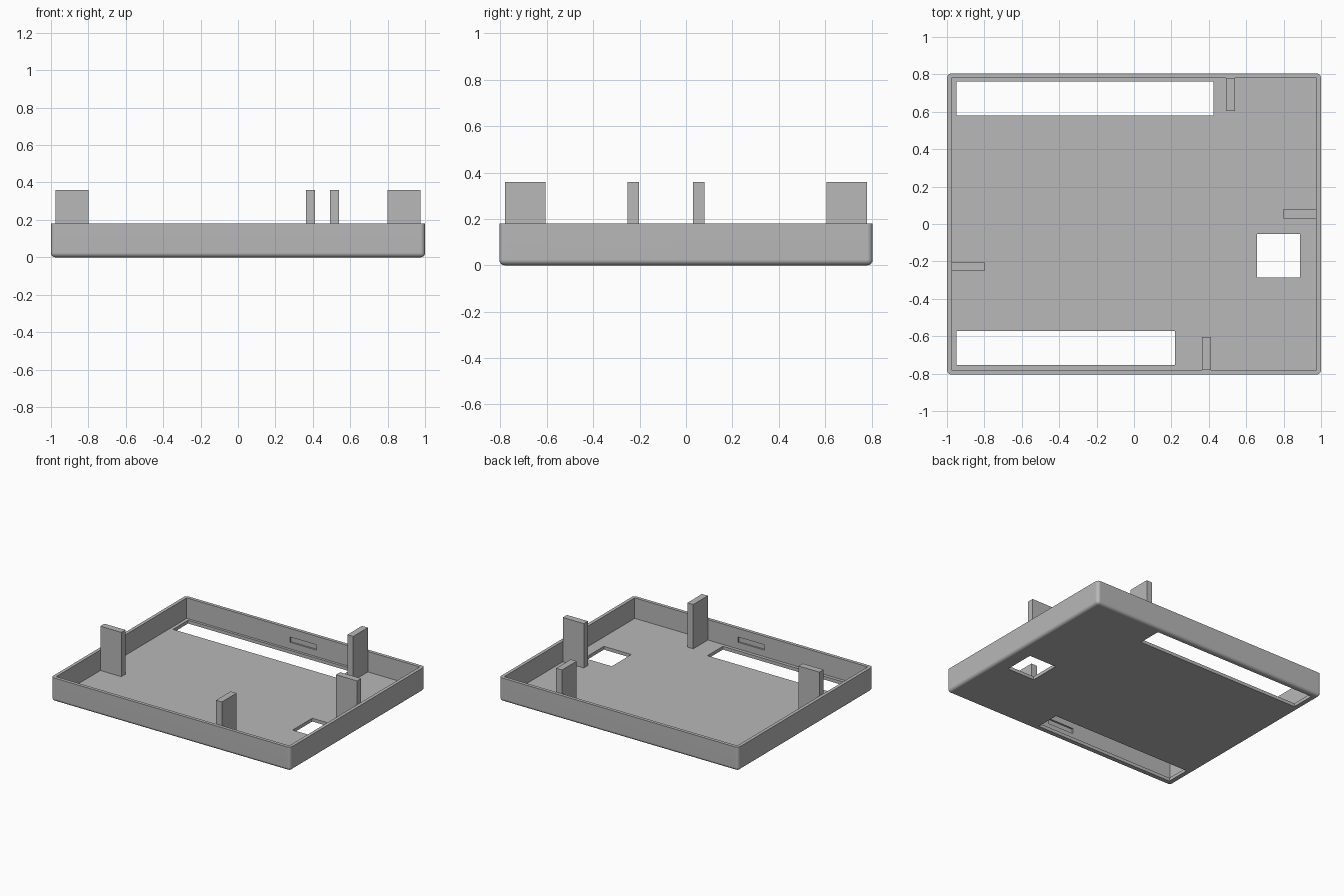
import bpy
import bmesh
import math
from mathutils import Matrix, Vector

cube = bpy.data.objects.get("Cube")
if cube:
    bpy.data.objects.remove(cube, do_unlink=True)

HX, HY = 1.0, 0.805       # outer half sizes
WALL, FLOOR = 0.025, 0.025
RIM, POST_TOP = 0.18, 0.36
IX, IY = HX - WALL, HY - WALL

grey = bpy.data.materials.new("plain grey")
grey.use_nodes = True
grey.diffuse_color = (0.48, 0.48, 0.48, 1)
grey.node_tree.nodes["Principled BSDF"].inputs["Base Color"].default_value = grey.diffuse_color


def box(name, x, y, z, fillet=0.0):
    """Box from (min, max) ranges; fillet rounds every edge except the top rim."""
    lo, hi = (Vector(c) for c in zip(x, y, z))
    bm = bmesh.new()
    bmesh.ops.create_cube(bm, size=1, matrix=Matrix.Translation((lo + hi) / 2)
                          @ Matrix.Diagonal((hi - lo).to_4d()))
    if fillet:
        edges = [e for e in bm.edges if min(v.co.z for v in e.verts) < z[1] - 0.001]
        bmesh.ops.bevel(bm, geom=edges, offset=fillet, segments=5,
                        profile=0.5, affect='EDGES')
    mesh = bpy.data.meshes.new(name)
    bm.to_mesh(mesh)
    bm.free()
    mesh.materials.append(grey)
    obj = bpy.data.objects.new(name, mesh)
    bpy.context.collection.objects.link(obj)
    return obj


def select_only(obj):
    bpy.ops.object.select_all(action='DESELECT')
    obj.select_set(True)
    bpy.context.view_layer.objects.active = obj


def cut(target, x, y, z):
    cutter = box("cutter", x, y, z)
    cutter.hide_render = True
    mod = target.modifiers.new("cut", 'BOOLEAN')
    mod.operation = 'DIFFERENCE'
    mod.solver = 'EXACT'
    mod.object = cutter
    select_only(target)
    bpy.ops.object.modifier_apply(modifier=mod.name)
    bpy.data.objects.remove(cutter, do_unlink=True)


# Shallow tray with rounded outside edges
tray = box("tray", (-HX, HX), (-HY, HY), (0, RIM), fillet=0.024)
cut(tray, (-IX, IX), (-IY, IY), (FLOOR, 0.5))

# Openings through the floor: two long slots and a square window
through = (-0.1, 0.1)
cut(tray, (-0.95, 0.424), (0.58, 0.761), through)
cut(tray, (-0.95, 0.22), (-0.755, -0.571), through)
cut(tray, (0.658, 0.888), (-0.287, -0.053), through)

# Blind latch recesses inside the front and back walls
for side in (-1, 1):
    ys = sorted((side * (IY - 0.03), side * (IY + 0.013)))
    cut(tray, (-0.11, 0.11), ys, (0.075, 0.115))

select_only(tray)
bpy.ops.object.shade_smooth_by_angle(angle=math.radians(30))
weighted = tray.modifiers.new("even shading", 'WEIGHTED_NORMAL')
weighted.keep_sharp = True

# Upright posts against each inner wall
REACH = 0.175
posts = {
    "back_post": ((0.491, 0.54), (IY - REACH, IY)),
    "front_post": ((0.363, 0.412), (-IY, REACH - IY)),
    "left_post": ((IX - REACH, IX), (0.03, 0.079)),
    "right_post": ((-IX, REACH - IX), (-0.252, -0.203)),
}
for name, (x, y) in posts.items():
    box(name, x, y, (FLOOR - 0.005, POST_TOP))
